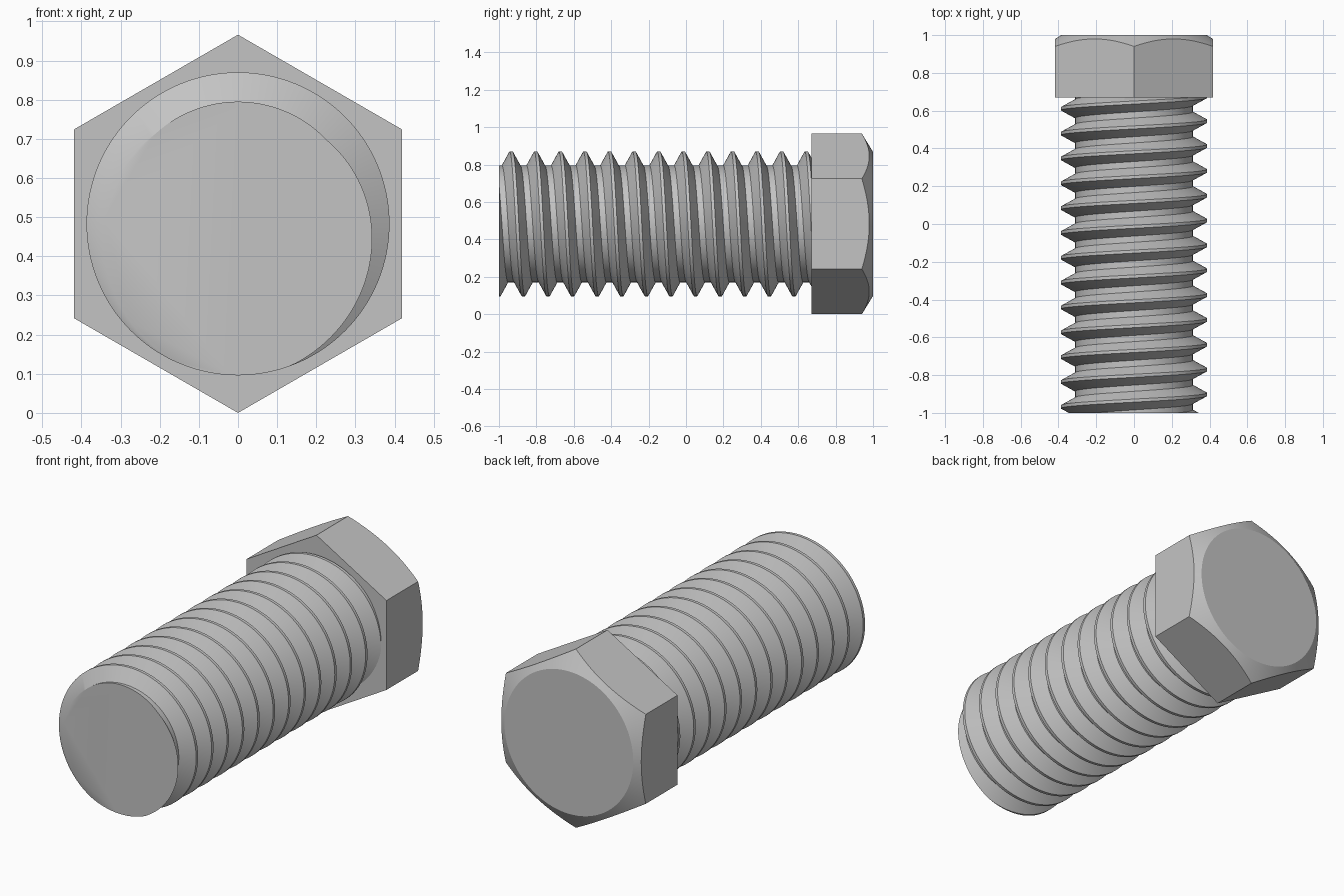
import bpy, bmesh
from math import sin, cos, pi, radians, ceil

if "Cube" in bpy.data.objects:
    bpy.data.objects.remove(bpy.data.objects["Cube"])

AXIS_Z = 0.483          # height of the bolt axis
APOTHEM = 0.4183        # half the width across the head flats
HEAD_Y, BACK_Y, FRONT_Y = 0.67, 1.0, -1.0
FACE_R, CHAMFER = 0.385, 0.61
CREST_R, ROOT_R, PITCH = 0.387, 0.312, 0.1315
FIRST_CREST = -0.935    # a crest position on top of the shank

steel = bpy.data.materials.new("steel grey")
steel.use_nodes = True
grey = (0.55, 0.55, 0.55, 1)
steel.diffuse_color = grey
steel.node_tree.nodes["Principled BSDF"].inputs["Base Color"].default_value = grey


def point(radius, angle, y):
    return radius * cos(angle), y, AXIS_Z + radius * sin(angle)


def skin(name, columns):
    """Bridge neighbouring columns of points, weld them and cap the open ends."""
    bm = bmesh.new()
    grid = [[bm.verts.new(p) for p in col] for col in columns]
    for a, b in zip(grid, grid[1:]):
        for i in range(len(a) - 1):
            quad = (a[i], b[i], b[i + 1], a[i + 1])
            ys = [v.co.y for v in quad]
            if max(ys) - min(ys) > 1e-6 or name == "hex_head":
                bm.faces.new(quad)
    bmesh.ops.remove_doubles(bm, verts=bm.verts, dist=1e-5)
    bmesh.ops.delete(bm, geom=[v for v in bm.verts if not v.link_faces], context='VERTS')
    bmesh.ops.holes_fill(bm, edges=[e for e in bm.edges if e.is_boundary], sides=0)
    bmesh.ops.recalc_face_normals(bm, faces=bm.faces)
    mesh = bpy.data.meshes.new(name)
    bm.to_mesh(mesh)
    bm.free()
    mesh.materials.append(steel)
    obj = bpy.data.objects.new(name, mesh)
    bpy.context.collection.objects.link(obj)
    bpy.ops.object.select_all(action='DESELECT')
    obj.select_set(True)
    bpy.context.view_layer.objects.active = obj
    bpy.ops.object.shade_smooth_by_angle(angle=radians(30))
    return obj


# Hexagonal head with a conical chamfer on its back
def head_column(angle):
    r = APOTHEM / cos((angle + pi / 6) % (pi / 3) - pi / 6)
    return [point(r, angle, HEAD_Y),
            point(r, angle, BACK_Y - (r - FACE_R) * CHAMFER),
            point(FACE_R, angle, BACK_Y)]


SIDES = 96
# start on a corner so that corners fall on columns
skin("hex_head", [head_column(pi / 6 + 2 * pi * i / SIDES) for i in range(SIDES + 1)])

# Threaded shank: a right-handed helix of flat crests and roots, cut flat in front
END_Y = HEAD_Y + 0.02
CREST_HALF, ROOT_START = PITCH / 16, PITCH * 3 / 8
BREAKS = (-CREST_HALF, CREST_HALF, ROOT_START, PITCH - ROOT_START)
TURNS = ceil((END_Y - FRONT_Y) / PITCH) + 2


def thread_radius(offset):
    d = abs((offset + PITCH / 2) % PITCH - PITCH / 2)
    t = min(max((d - CREST_HALF) / (ROOT_START - CREST_HALF), 0), 1)
    return CREST_R + (ROOT_R - CREST_R) * t


def thread_column(turn):
    angle = pi / 2 - 2 * pi * turn
    crest = FIRST_CREST + PITCH * turn
    column = []
    for k in range(-3, TURNS):
        for b in BREAKS:
            y = min(max(crest + k * PITCH + b, FRONT_Y), END_Y)
            column.append(point(thread_radius(y - crest), angle, y))
    return column


STEPS = 128
skin("threaded_shank", [thread_column(i / STEPS) for i in range(STEPS + 1)])
